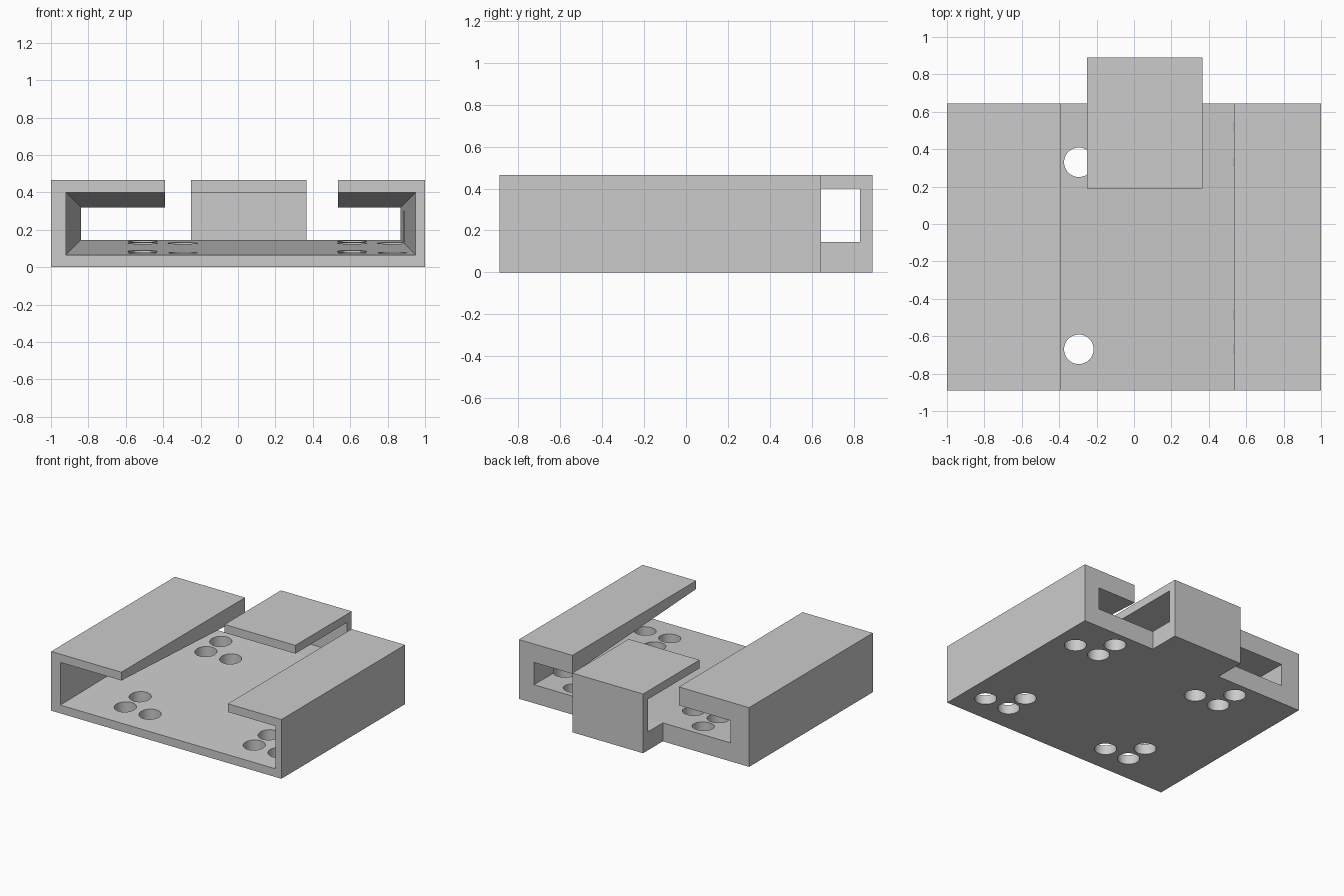
import bpy
import bmesh
from math import radians
from mathutils import Matrix

if "Cube" in bpy.data.objects:
    bpy.data.objects.remove(bpy.data.objects["Cube"], do_unlink=True)

grey = bpy.data.materials.new("plain grey")
grey.use_nodes = True
grey.diffuse_color = (0.6, 0.6, 0.6, 1)
grey.node_tree.nodes["Principled BSDF"].inputs["Base Color"].default_value = (0.6, 0.6, 0.6, 1)

FRONT, BACK, REAR = -0.89, 0.645, 0.89
TOP = 0.465


def make_object(name, bm):
    bmesh.ops.recalc_face_normals(bm, faces=bm.faces)
    mesh = bpy.data.meshes.new(name)
    bm.to_mesh(mesh)
    bm.free()
    mesh.materials.append(grey)
    obj = bpy.data.objects.new(name, mesh)
    bpy.context.collection.objects.link(obj)
    return obj


def loft(name, ring_a, ring_b):
    """Solid between two matching closed outlines."""
    bm = bmesh.new()
    a = [bm.verts.new(p) for p in ring_a]
    b = [bm.verts.new(p) for p in ring_b]
    bm.faces.new(a)
    bm.faces.new(b[::-1])
    for i in range(len(a)):
        j = (i + 1) % len(a)
        bm.faces.new((a[i], b[i], b[j], a[j]))
    return make_object(name, bm)


def channel_outline(y, inset):
    """C-shaped section; the inset shrinks the inner opening."""
    left, right = -0.92 + inset, 0.95 - inset
    floor, roof = 0.065 + inset, 0.40 - inset
    lip_l, lip_r = -0.39, 0.535
    pts = [(-1, 0), (1, 0), (1, TOP), (lip_r, TOP), (lip_r, roof), (right, roof),
           (right, floor), (left, floor), (left, roof), (lip_l, roof),
           (lip_l, TOP), (-1, TOP)]
    return [(x, y, z) for x, z in pts]


# Channel body with an opening that tapers towards the back
body = loft("channel_body", channel_outline(FRONT, 0), channel_outline(BACK, 0.08))

# Four groups of three holes through the floor
bm = bmesh.new()
for x in (-0.51, 0.61):
    for y in (-0.67, 0.33):
        for dx, dy in ((0, 0), (0.215, 0), (0, 0.185)):
            bmesh.ops.create_cone(bm, cap_ends=True, segments=48, radius1=0.079,
                                  radius2=0.079, depth=0.4,
                                  matrix=Matrix.Translation((x + dx, y + dy, 0.1)))
cutter = make_object("hole_cutter", bm)
cutter.hide_render = True

cut = body.modifiers.new("holes", 'BOOLEAN')
cut.operation = 'DIFFERENCE'
cut.solver = 'EXACT'
cut.object = cutter
bpy.ops.object.select_all(action='DESELECT')
bpy.context.view_layer.objects.active = body
body.select_set(True)
bpy.ops.object.modifier_apply(modifier=cut.name)
bpy.data.objects.remove(cutter, do_unlink=True)
bpy.ops.object.shade_smooth_by_angle(angle=radians(30))

# Hooked stop at the back: foot, rear wall and overhanging top plate
hook = [(BACK, 0), (REAR, 0), (REAR, TOP), (0.19, TOP), (0.19, 0.40),
        (0.83, 0.40), (0.83, 0.145), (BACK, 0.145)]
loft("rear_hook", [(-0.25, y, z) for y, z in hook], [(0.365, y, z) for y, z in hook])
